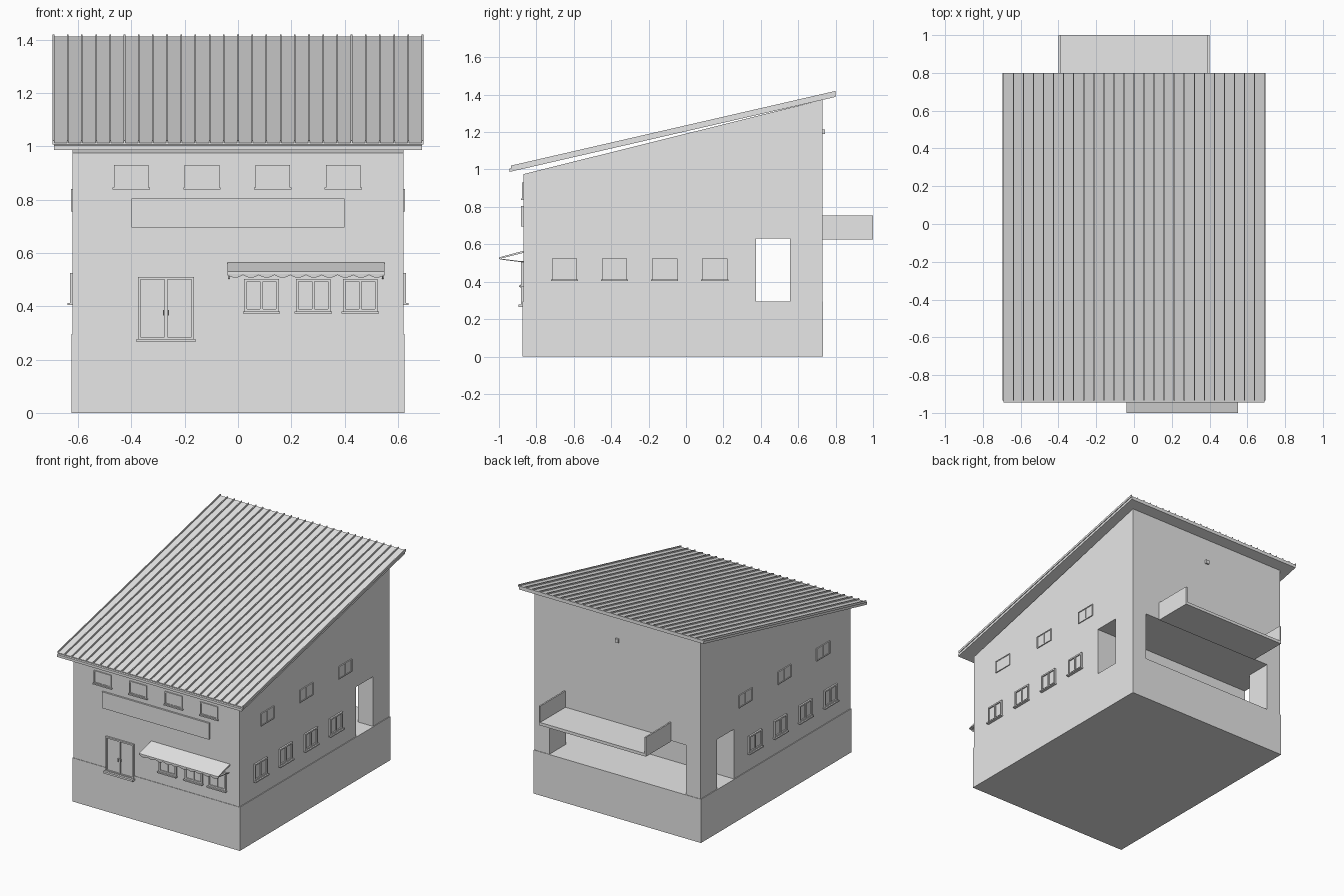
import bpy, bmesh, math
from mathutils import Matrix

if "Cube" in bpy.data.objects:
    bpy.data.objects.remove(bpy.data.objects["Cube"], do_unlink=True)

GREY = (0.8, 0.8, 0.8, 1)
grey = bpy.data.materials.new("light_grey")
grey.use_nodes = True
grey.diffuse_color = GREY
grey.node_tree.nodes["Principled BSDF"].inputs["Base Color"].default_value = GREY


def finish(name, bm, matrix=None):
    if matrix:
        bm.transform(matrix)
    bmesh.ops.recalc_face_normals(bm, faces=bm.faces)
    mesh = bpy.data.meshes.new(name)
    bm.to_mesh(mesh)
    bm.free()
    mesh.materials.append(grey)
    obj = bpy.data.objects.new(name, mesh)
    bpy.context.collection.objects.link(obj)
    return obj


def add_box(bm, x, y, z):
    """Box from three (low, high) ranges."""
    size = [b - a for a, b in (x, y, z)]
    mid = [(a + b) / 2 for a, b in (x, y, z)]
    bmesh.ops.create_cube(bm, size=1, matrix=Matrix.Translation(mid) @ Matrix.Diagonal((*size, 1)))


def box(name, x, y, z):
    bm = bmesh.new()
    add_box(bm, x, y, z)
    return finish(name, bm)


def add_prism(bm, profile, x0, x1):
    """Profile in (y, z), extruded along x."""
    face = bm.faces.new([bm.verts.new((x0, y, z)) for y, z in profile])
    ext = bmesh.ops.extrude_face_region(bm, geom=[face])
    verts = [g for g in ext["geom"] if isinstance(g, bmesh.types.BMVert)]
    bmesh.ops.translate(bm, verts=verts, vec=(x1 - x0, 0, 0))


def prism(name, profile, x0, x1):
    bm = bmesh.new()
    add_prism(bm, profile, x0, x1)
    return finish(name, bm)


HALF, FRONT, BACK = 0.62, -0.87, 0.73
BASE, CEIL, RECESS = 0.295, 0.63, 0.375

# Plinth, walls with a recessed terrace at the back, and its corner posts
box("plinth", (-0.625, 0.625), (FRONT - 0.003, BACK + 0.003), (0, BASE))
prism("walls", [(FRONT, BASE), (RECESS, BASE), (RECESS, CEIL), (BACK, CEIL),
                (BACK, 1.373), (FRONT, 0.975)], -HALF, HALF)
for side, name in ((1, "left"), (-1, "right")):
    box(name + "_terrace_post", sorted((side * 0.51, side * HALF)), (0.555, BACK), (BASE, CEIL))

# Roof: sloping deck, thin sheet on top and standing seams
def sloped(y0, y1, low, high):
    line = lambda y: 1.012 + 0.23 * (y + 0.935)
    return [(y0, line(y0) + low), (y1, line(y1) + low), (y1, line(y1) + high), (y0, line(y0) + high)]

prism("roof_deck", sloped(-0.945, 0.80, -0.023, -0.006), -0.69, 0.69)
prism("roof_sheet", sloped(-0.935, 0.80, -0.006, 0), -0.695, 0.695)
bm = bmesh.new()
SEAMS = 26
for i in range(SEAMS + 1):
    x = -0.692 + 1.384 * i / SEAMS
    add_prism(bm, sloped(-0.935, 0.80, -0.002, 0.009), x - 0.003, x + 0.003)
finish("roof_seams", bm)

# Wall frames: local x runs along the wall, y is up, z points outward
FRONT_WALL = Matrix(((1, 0, 0, 0), (0, 0, -1, FRONT), (0, 1, 0, 0), (0, 0, 0, 1)))
LEFT_WALL = Matrix(((0, 0, 1, HALF), (1, 0, 0, 0), (0, 1, 0, 0), (0, 0, 0, 1)))
RIGHT_WALL = Matrix.Diagonal((-1, 1, 1, 1)) @ LEFT_WALL


def window(name, wall, centre, width, low, high, depth=0.011, sill=0.02, bar=0.010):
    bm = bmesh.new()
    a, b = centre - width / 2, centre + width / 2
    out = (0, depth)
    add_box(bm, (a, a + bar), (low, high), out)
    add_box(bm, (b - bar, b), (low, high), out)
    add_box(bm, (a + bar, b - bar), (high - bar, high), out)
    add_box(bm, (a + bar, b - bar), (low, low + bar), out)
    add_box(bm, (centre - bar / 2, centre + bar / 2), (low + bar, high - bar), (0, depth * 0.8))
    add_box(bm, (a + bar, b - bar), (low + bar, high - bar), (0, 0.003))
    if sill:
        add_box(bm, (a - 0.005, b + 0.005), (low - 0.008, low), (0, sill))
    return finish(name, bm, wall)


# Side windows, two rows on each side
for wall, side in ((LEFT_WALL, "left"), (RIGHT_WALL, "right")):
    for i in range(4):
        window(f"{side}_lower_window_{i + 1}", wall, -0.65 + 0.268 * i, 0.135, 0.413, 0.525)
    for i in range(3):
        window(f"{side}_upper_window_{i + 1}", wall, -0.575 + 0.415 * i, 0.14, 0.755, 0.84,
               depth=0.007, sill=0, bar=0.006)

# Front windows
for i in range(4):
    window(f"front_upper_window_{i + 1}", FRONT_WALL, -0.4 + 0.265 * i, 0.13, 0.845, 0.93,
           depth=0.007, sill=0.012, bar=0.007)
for i, x in enumerate((0.088, 0.282, 0.458)):
    window(f"front_lower_window_{i + 1}", FRONT_WALL, x, 0.13, 0.38, 0.502, sill=0.022)

# Double door with handles and a step
window("front_door", FRONT_WALL, -0.27, 0.21, 0.275, 0.51, sill=0)
box("door_step", (-0.38, -0.16), (FRONT - 0.026, FRONT), (0.265, 0.278))
bm = bmesh.new()
for x in (-0.279, -0.261):
    add_box(bm, (x - 0.002, x + 0.002), (FRONT - 0.016, FRONT), (0.365, 0.385))
finish("door_handles", bm)
box("sign_board", (-0.40, 0.40), (FRONT - 0.012, FRONT), (0.695, 0.805))

# Awning with scalloped valance and two support arms
AW0, AW1, TIP = -0.04, 0.55, -1.0
prism("awning", [(FRONT, 0.554), (FRONT, 0.565), (TIP, 0.530), (TIP, 0.521)], AW0, AW1)
bm = bmesh.new()
STEPS, SCALLOPS = 80, 10
edge = []
for i in range(STEPS + 1):
    t = i / STEPS
    drop = 0.010 * abs(math.sin(math.pi * SCALLOPS * t))
    edge.append((AW0 + (AW1 - AW0) * t, 0.517 - drop))
top = [bm.verts.new((x, TIP + 0.004, 0.524)) for x, z in edge]
low = [bm.verts.new((x, TIP + 0.006, z)) for x, z in edge]
for i in range(STEPS):
    bm.faces.new((top[i], low[i], low[i + 1], top[i + 1]))
finish("awning_valance", bm)
bm = bmesh.new()
for x in (AW0 + 0.005, AW1 - 0.009):
    add_prism(bm, [(FRONT, 0.503), (FRONT, 0.508), (TIP + 0.005, 0.524), (TIP + 0.005, 0.519)], x, x + 0.004)
finish("awning_arms", bm)

# Rear balcony with side panels, and a small wall lamp
box("balcony_slab", (-0.40, 0.40), (BACK, 1.0), (0.625, 0.645))
for side, name in ((1, "left"), (-1, "right")):
    box(name + "_balcony_panel", sorted((side * 0.39, side * 0.40)), (BACK, 1.0), (0.645, 0.755))
box("rear_lamp", (-0.012, 0.012), (BACK, BACK + 0.012), (1.19, 1.215))
